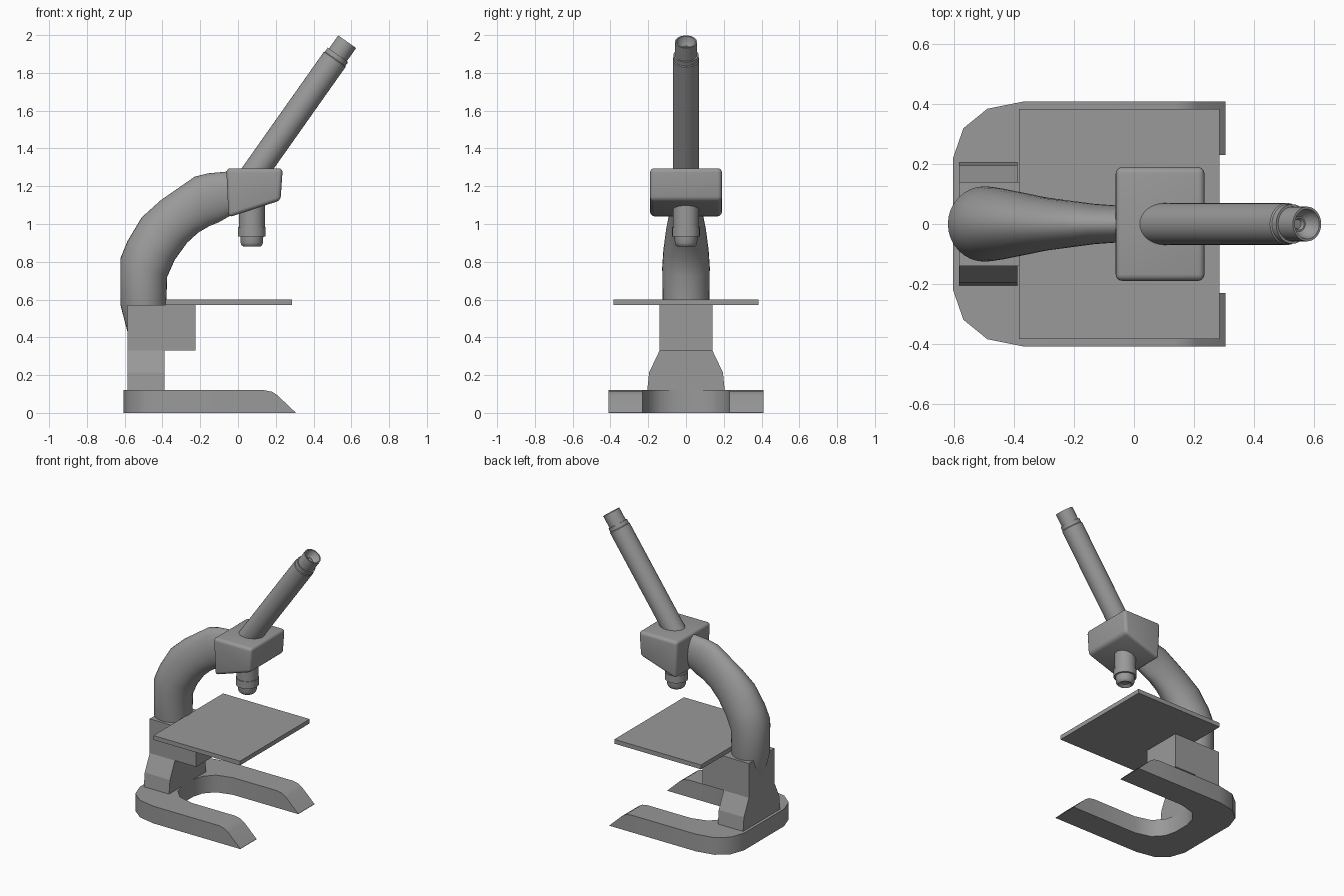
import bpy, bmesh, math
from mathutils import Vector, Matrix

if "Cube" in bpy.data.objects:
    bpy.data.objects.remove(bpy.data.objects["Cube"], do_unlink=True)

grey = bpy.data.materials.new("plain_grey")
grey.use_nodes = True
grey.diffuse_color = (0.32, 0.32, 0.32, 1)
grey.node_tree.nodes["Principled BSDF"].inputs["Base Color"].default_value = (0.32, 0.32, 0.32, 1)


def finish(name, bm, angle=None, bevel=0):
    bmesh.ops.recalc_face_normals(bm, faces=bm.faces)
    mesh = bpy.data.meshes.new(name)
    bm.to_mesh(mesh)
    bm.free()
    mesh.materials.append(grey)
    ob = bpy.data.objects.new(name, mesh)
    bpy.context.collection.objects.link(ob)
    bpy.ops.object.select_all(action='DESELECT')
    ob.select_set(True)
    bpy.context.view_layer.objects.active = ob
    if bevel:
        mod = ob.modifiers.new("rounded_edges", 'BEVEL')
        mod.width, mod.segments = bevel, 4
        bpy.ops.object.modifier_apply(modifier=mod.name)
    if angle:
        bpy.ops.object.shade_smooth_by_angle(angle=math.radians(angle))
    return ob


def loft(name, rings, angle=None, bevel=0):
    """Skin a list of equal-sized rings and cap both ends."""
    bm = bmesh.new()
    loops = [[bm.verts.new(p) for p in ring] for ring in rings]
    n = len(loops[0])
    for a, b in zip(loops, loops[1:]):
        for i in range(n):
            j = (i + 1) % n
            bm.faces.new((a[i], a[j], b[j], b[i]))
    bm.faces.new(loops[0])
    bm.faces.new(loops[-1])
    return finish(name, bm, angle, bevel)


def box(name, x0, x1, half_y, z0, z1):
    return loft(name, [[(x0, -half_y, z), (x1, -half_y, z), (x1, half_y, z), (x0, half_y, z)]
                       for z in (z0, z1)])


def turned(name, origin, axis, profile, sides=32):
    """Turn a (distance, radius) profile around an axis."""
    rot = Vector(axis).to_track_quat('Z', 'Y')
    rings = []
    for t, r in profile:
        ring = [Vector((r * math.cos(k * math.tau / sides), r * math.sin(k * math.tau / sides), t))
                for k in range(sides)]
        rings.append([Vector(origin) + rot @ p for p in ring])
    return loft(name, rings, 35)


# Horseshoe base: outer x, y, inner x, y, top height
half = [(0.305, 0.41, 0.305, 0.23, 0.002), (0.21, 0.41, 0.21, 0.23, 0.092),
        (0.18, 0.41, 0.18, 0.23, 0.112), (0.14, 0.41, 0.14, 0.23, 0.12),
        (-0.365, 0.41, -0.2, 0.23, 0.12), (-0.49, 0.385, -0.31, 0.2, 0.12),
        (-0.57, 0.32, -0.37, 0.135, 0.12), (-0.605, 0.22, -0.39, 0.06, 0.12)]
stations = half + [(a, -b, c, -d, h) for a, b, c, d, h in reversed(half)]
loft("horseshoe_base", [[(a, b, 0), (c, d, 0), (c, d, h), (a, b, h)]
                        for a, b, c, d, h in stations], 35)

# Flared pillar and the block that carries the stage
side = [(0.205, 0.12), (0.195, 0.215), (0.14, 0.33), (0.14, 0.57)]
outline = side + [(-y, z) for y, z in reversed(side)]
loft("pillar", [[(x, y, z) for y, z in outline] for x in (-0.585, -0.39)])
box("stage_block", -0.39, -0.225, 0.14, 0.33, 0.57)
box("stage", -0.385, 0.285, 0.385, 0.57, 0.60)

# Curved arm: outer point, inner point, half width
arm = [((-0.575, 0.39), (-0.40, 0.40), 0.09), ((-0.622, 0.57), (-0.38, 0.57), 0.123),
       ((-0.622, 0.82), (-0.375, 0.72), 0.126), ((-0.585, 0.91), (-0.335, 0.81), 0.120),
       ((-0.51, 1.035), (-0.27, 0.90), 0.106), ((-0.41, 1.125), (-0.21, 0.955), 0.090),
       ((-0.23, 1.25), (-0.15, 0.99), 0.075), ((-0.16, 1.268), (-0.10, 1.01), 0.067),
       ((-0.03, 1.28), (-0.03, 1.05), 0.06)]
rings = []
for outer, inner, width in arm:
    o, i = Vector((outer[0], 0, outer[1])), Vector((inner[0], 0, inner[1]))
    rings.append([(o + i) / 2 + (o - i) / 2 * math.cos(k * math.tau / 32)
                  + Vector((0, width * math.sin(k * math.tau / 32), 0)) for k in range(32)])
loft("arm", rings, 50)

# Rounded wedge head
wedge = [(-0.062, 1.295), (-0.05, 1.035), (0.225, 1.125), (0.237, 1.295)]
loft("head", [[(x, y, z) for x, z in wedge] for y in (-0.19, 0.19)], 35, bevel=0.022)

# Slanted tube with a hollow eyepiece
slant = (0.577, 0, 0.817)
foot = (0.105, 0, 1.295)
turned("viewing_tube", foot, slant, [(-0.13, 0.07), (0.705, 0.07), (0.71, 0.066), (0.735, 0.066)])
turned("eyepiece", foot, slant, [(0.72, 0.058), (0.82, 0.058), (0.82, 0.05), (0.79, 0.042),
                                 (0.775, 0.025), (0.775, 0.02), (0.765, 0.015)])

# Objective lens below the head
turned("objective", (0.073, 0, 0), (0, 0, 1),
       [(0.895, 0.025), (0.885, 0.035), (0.88, 0.045), (0.888, 0.054), (0.90, 0.059),
        (0.935, 0.061), (0.935, 0.073), (0.985, 0.073), (0.985, 0.069), (1.15, 0.069)])
